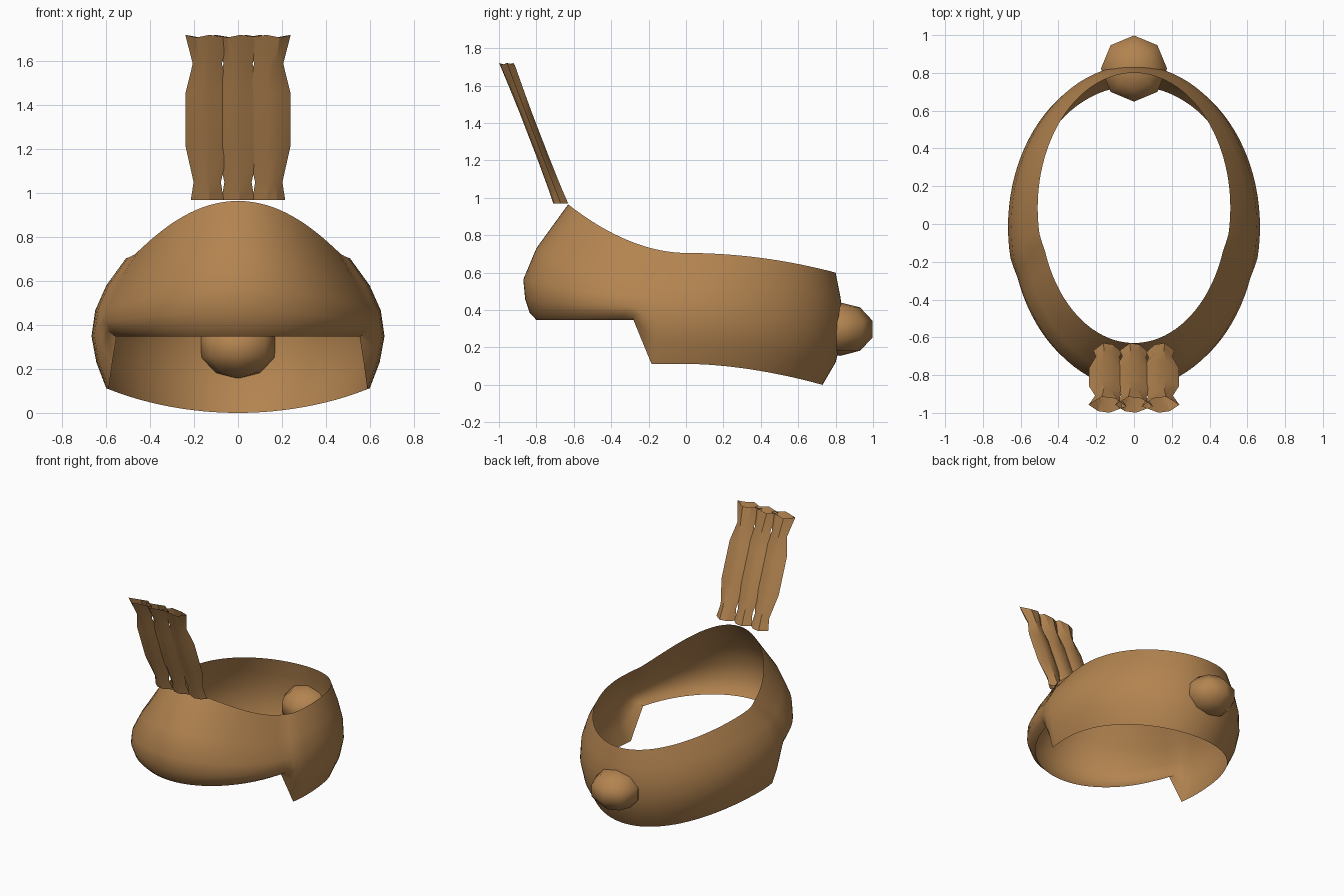
import bpy
import math

if "Cube" in bpy.data.objects:
    bpy.data.objects.remove(bpy.data.objects["Cube"])

tan = bpy.data.materials.new("tan leather")
tan.diffuse_color = (0.45, 0.23, 0.08, 1)
tan.use_nodes = True
tan.node_tree.nodes["Principled BSDF"].inputs["Base Color"].default_value = tan.diffuse_color


def make_object(name, verts, faces):
    mesh = bpy.data.meshes.new(name)
    mesh.from_pydata(verts, [], faces)
    mesh.materials.append(tan)
    ob = bpy.data.objects.new(name, mesh)
    bpy.context.collection.objects.link(ob)
    return ob


def smooth(ob, degrees):
    bpy.ops.object.select_all(action='DESELECT')
    ob.select_set(True)
    bpy.context.view_layer.objects.active = ob
    bpy.ops.object.shade_smooth_by_angle(angle=math.radians(degrees))


# Head band: stacked ellipses, bottom to top
# (half width, front y, back y, height share at back, height share at front)
LEVELS = [
    (0.600, -0.80, 0.73, 0.00, 0.00),
    (0.645, -0.835, 0.80, 0.20, 0.06),
    (0.667, -0.86, 0.83, 0.40, 0.18),
    (0.650, -0.87, 0.84, 0.60, 0.35),
    (0.600, -0.80, 0.825, 0.79, 0.62),
    (0.510, -0.63, 0.80, 1.00, 1.00),
]
N = 96


def ring_y(level, s):
    return (level[1] + level[2]) / 2 + s * (level[2] - level[1]) / 2


def top_z(y):
    return 0.705 + 0.26 * (-y / 0.63) ** 1.9 if y < 0 else 0.705 - 0.105 * (y / 0.8) ** 2


def bottom_z(y):
    return 0.112 - 0.112 * (max(y, 0) / 0.73) ** 1.8


verts, faces = [], []
for level in LEVELS:
    for i in range(N):
        t = 2 * math.pi * i / N
        s = math.sin(t)
        # face opening: the lower edge steps up between two columns
        deg = math.degrees(math.asin(max(-1, min(1, s))))
        w = max(0, min(1, (-deg - 11.25) / 7.5))
        hi = top_z(ring_y(LEVELS[-1], s))
        lo = bottom_z(ring_y(LEVELS[0], s))
        z_back = lo + (hi - lo) * level[3]
        z_front = 0.347 + (hi - 0.347) * level[4]
        x = level[0] * math.cos(t) * (1 - 0.025 * w)
        verts.append((x, ring_y(level, s), z_back * (1 - w) + z_front * w))
for k in range(len(LEVELS) - 1):
    for i in range(N):
        j = (i + 1) % N
        faces.append((k * N + i, k * N + j, (k + 1) * N + j, (k + 1) * N + i))
smooth(make_object("head_band", verts, faces), 40)

# Round knob at the back
bpy.ops.mesh.primitive_uv_sphere_add(segments=8, ring_count=5, radius=1, location=(0, 0.823, 0.298))
knob = bpy.context.object
knob.name = "back_knob"
knob.scale = (0.184, 0.184, 0.143)
knob.data.materials.append(tan)
smooth(knob, 60)

# Leaning plume: three folded strips (height, half width)
STRIP = [(0.97, 0.075), (1.05, 0.062), (1.21, 0.098), (1.46, 0.098), (1.59, 0.066), (1.715, 0.1)]
for n, cx in enumerate((-0.14, 0, 0.14)):
    verts, faces = [], []
    for k, (z, hw) in enumerate(STRIP):
        yc = -0.67 - 0.287 * (z - 0.97) / 0.745
        depth = (0.04, 0.036, 0.033, 0.033, 0.036, 0.042)[k]
        # flattened six-sided section
        for m, (u, v) in enumerate([(-1, 0), (-0.5, -0.8), (0.1, -1), (1, -0.2), (0.4, 0.8), (-0.3, 1)]):
            jag = 0.006 * (-1) ** m if k == 5 else 0
            side = u if n < 2 else -u
            verts.append((cx + side * hw, yc + v * depth, z + jag))
    for k in range(len(STRIP) - 1):
        for m in range(6):
            p = (m + 1) % 6
            f = (k * 6 + m, k * 6 + p, k * 6 + 6 + p, k * 6 + 6 + m)
            faces.append(f if n < 2 else f[::-1])
    smooth(make_object("plume_strip_%d" % (n + 1), verts, faces), 30)
